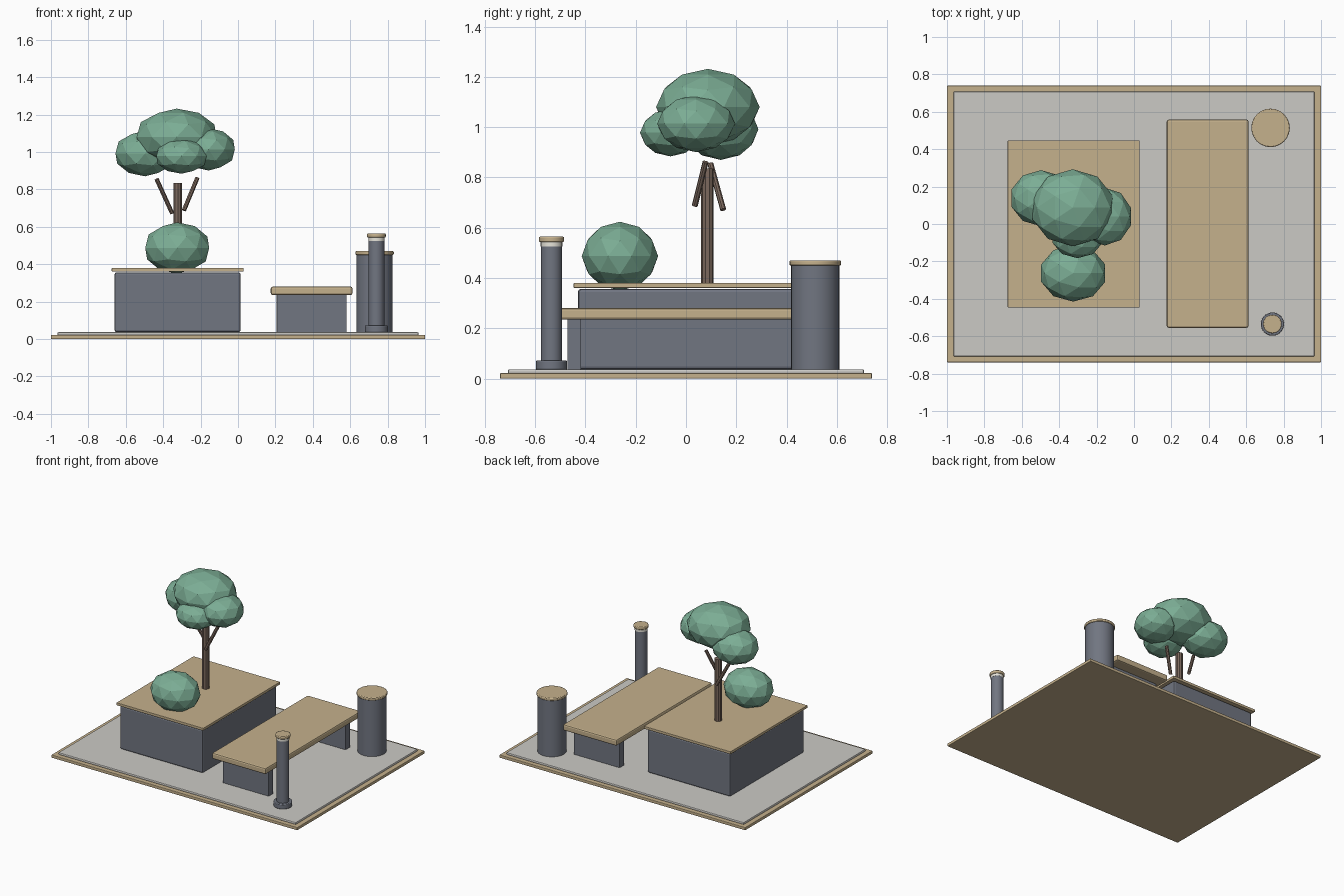
import bpy
import bmesh
from mathutils import Vector

default = bpy.data.objects.get("Cube")
if default:
    bpy.data.objects.remove(default, do_unlink=True)


def material(name, r, g, b):
    m = bpy.data.materials.new(name)
    m.use_nodes = True
    m.diffuse_color = (r, g, b, 1)
    bsdf = next(n for n in m.node_tree.nodes if n.type == "BSDF_PRINCIPLED")
    bsdf.inputs["Base Color"].default_value = (r, g, b, 1)
    bsdf.inputs["Roughness"].default_value = 0.9
    return m


TAN = material("sandstone tan", 0.56, 0.44, 0.265)
PAVING = material("pale paving", 0.60, 0.59, 0.56)
SLATE = material("slate grey", 0.165, 0.18, 0.22)
LEAF = material("leaf green", 0.20, 0.42, 0.30)
BARK = material("bark brown", 0.20, 0.14, 0.11)
GLASS = material("lamp white", 0.82, 0.80, 0.72)


def add_object(name, bm, mat, bevel=0, smooth=False):
    mesh = bpy.data.meshes.new(name)
    bm.to_mesh(mesh)
    bm.free()
    mesh.materials.append(mat)
    obj = bpy.data.objects.new(name, mesh)
    bpy.context.collection.objects.link(obj)
    if bevel:
        mod = obj.modifiers.new("soft edge", "BEVEL")
        mod.width = bevel
        mod.segments = 2
        mod.limit_method = "ANGLE"
    if smooth:
        bpy.ops.object.select_all(action="DESELECT")
        obj.select_set(True)
        bpy.context.view_layer.objects.active = obj
        bpy.ops.object.shade_smooth_by_angle(angle=0.6)
    return obj


def box(name, x, y, z, mat, bevel=0):
    """Box from (min, max) ranges on each axis."""
    bm = bmesh.new()
    bmesh.ops.create_cube(bm, size=1)
    for v in bm.verts:
        v.co = [lo + (c + 0.5) * (hi - lo) for c, (lo, hi) in zip(v.co, (x, y, z))]
    return add_object(name, bm, mat, bevel)


def rod(name, start, end, radius, mat, sides=24, bevel=0, smooth=True):
    """Cylinder running between two points."""
    start, end = Vector(start), Vector(end)
    axis = end - start
    bm = bmesh.new()
    bmesh.ops.create_cone(bm, cap_ends=True, segments=sides, radius1=radius,
                          radius2=radius, depth=axis.length)
    bm.transform(axis.to_track_quat("Z", "Y").to_matrix().to_4x4())
    bmesh.ops.translate(bm, vec=(start + end) / 2, verts=bm.verts)
    return add_object(name, bm, mat, bevel, smooth)


def foliage(name, center, radii):
    """Faceted clump whose extents match the given radii."""
    bm = bmesh.new()
    bmesh.ops.create_icosphere(bm, subdivisions=2, radius=1)
    reach = [max(v.co[i] for v in bm.verts) for i in range(3)]
    for v in bm.verts:
        v.co = [c + p * r / m for c, p, r, m in zip(center, v.co, radii, reach)]
    return add_object(name, bm, LEAF)


# Ground
box("base_border", (-1, 1), (-0.74, 0.74), (0, 0.022), TAN, 0.004)
box("paving_slab", (-0.965, 0.965), (-0.708, 0.708), (0.018, 0.037), PAVING, 0.006)

# Planter
box("planter_box", (-0.66, 0.014), (-0.43, 0.43), (0.036, 0.357), SLATE, 0.012)
box("planter_cap", (-0.675, 0.03), (-0.447, 0.447), (0.361, 0.38), TAN, 0.002)

# Bench
box("bench_seat", (0.175, 0.612), (-0.555, 0.558), (0.235, 0.28), TAN, 0.01)
for side, y in (("front", -0.445), ("back", 0.448)):
    box(f"bench_leg_{side}", (0.207, 0.58), (y - 0.027, y + 0.027), (0.036, 0.237), SLATE, 0.002)


def column(name, x, y, z0, z1, radius, mat, bevel=0.0):
    return rod(name, (x, y, z0), (x, y, z1), radius, mat, 24, bevel)


# Round pillar
column("pillar_body", 0.73, 0.514, 0.036, 0.455, 0.097, SLATE)
column("pillar_cap", 0.73, 0.514, 0.45, 0.47, 0.103, TAN, 0.005)

# Bollard lamp
column("lamp_foot", 0.74, -0.535, 0.036, 0.072, 0.062, SLATE, 0.004)
column("lamp_post", 0.74, -0.535, 0.07, 0.527, 0.042, SLATE)
column("lamp_glow_ring", 0.74, -0.535, 0.525, 0.547, 0.043, GLASS)
column("lamp_cap", 0.74, -0.535, 0.543, 0.565, 0.05, TAN, 0.005)

# Tree
rod("tree_trunk", (-0.322, 0.085, 0.37), (-0.322, 0.085, 0.835), 0.025, BARK, 10, smooth=False)
rod("tree_branch_right", (-0.352, 0.148, 0.672), (-0.435, 0.097, 0.855), 0.012, BARK, 8, smooth=False)
rod("tree_branch_left", (-0.289, 0.035, 0.688), (-0.217, 0.078, 0.862), 0.012, BARK, 8, smooth=False)
foliage("crown_main", (-0.328, 0.087, 1.08), (0.214, 0.206, 0.152))
foliage("crown_right", (-0.497, 0.138, 0.992), (0.158, 0.15, 0.122))
foliage("crown_left", (-0.157, 0.04, 1.014), (0.14, 0.155, 0.113))
foliage("crown_front", (-0.302, -0.062, 0.978), (0.135, 0.121, 0.094))

# Bush
foliage("bush", (-0.325, -0.263, 0.487), (0.171, 0.152, 0.137))
